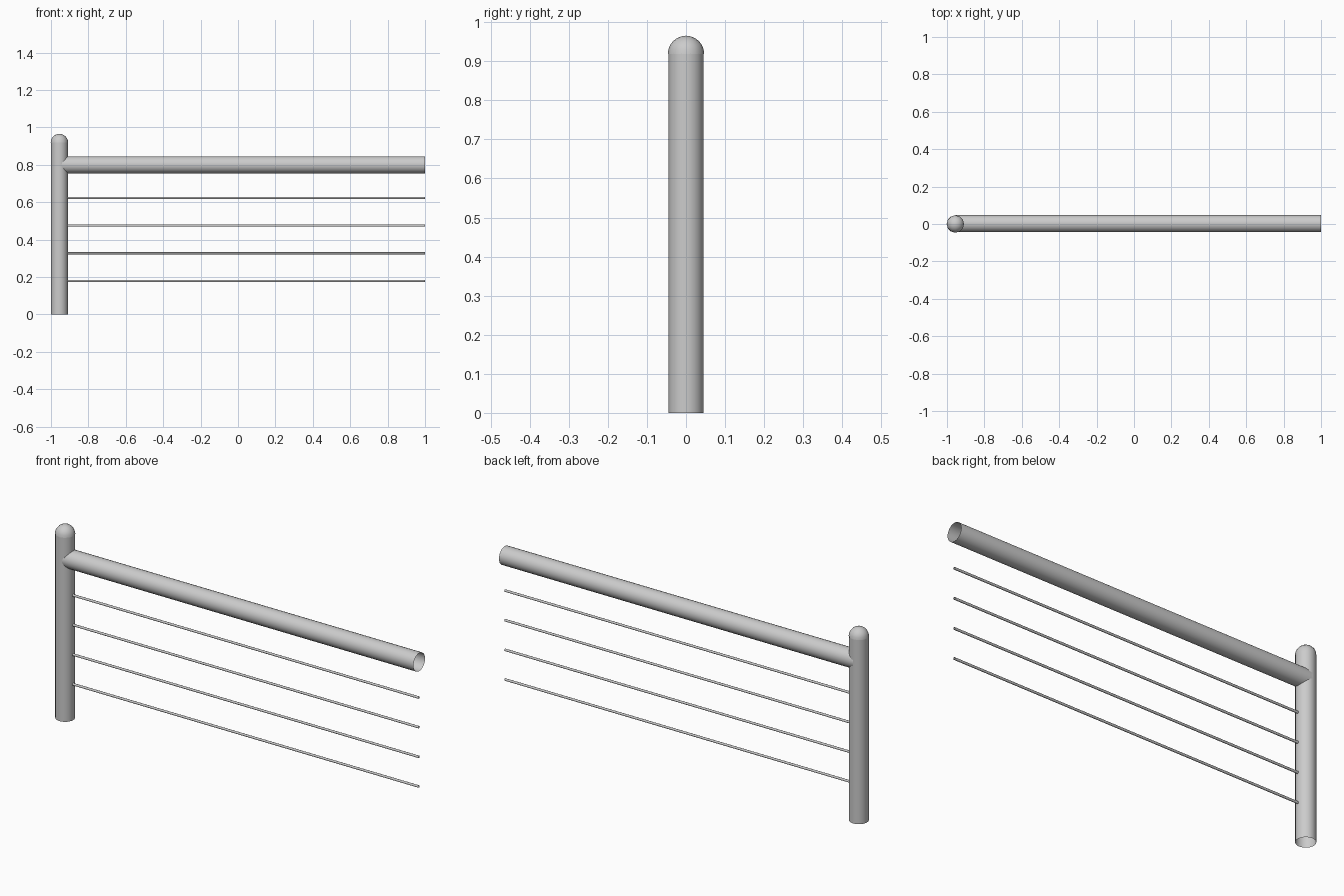
import bpy, bmesh, math
from mathutils import Matrix

if "Cube" in bpy.data.objects:
    bpy.data.objects.remove(bpy.data.objects["Cube"])

POST_X = -0.955


def finish(bm, name, smooth=True):
    bmesh.ops.recalc_face_normals(bm, faces=bm.faces)
    for f in bm.faces:
        f.smooth = smooth
    me = bpy.data.meshes.new(name)
    bm.to_mesh(me)
    bm.free()
    ob = bpy.data.objects.new(name, me)
    bpy.context.collection.objects.link(ob)
    return ob


def tube(name, start, length, radius, sides, axis='Z', caps=False):
    bm = bmesh.new()
    bmesh.ops.create_cone(bm, cap_ends=caps, segments=sides, radius1=radius,
                          radius2=radius, depth=length,
                          matrix=Matrix.Translation((0, 0, length / 2)))
    if axis == 'X':
        bmesh.ops.rotate(bm, verts=bm.verts, cent=(0, 0, 0),
                         matrix=Matrix.Rotation(math.pi / 2, 3, 'Y'))
    bmesh.ops.translate(bm, verts=bm.verts, vec=start)
    return finish(bm, name)


# Upright post, open at the bottom
tube("post", (POST_X, 0, 0), 0.92, 0.045, 24)

# Domed post cap, slightly wider than the post
bm = bmesh.new()
bmesh.ops.create_uvsphere(bm, u_segments=12, v_segments=12, radius=0.0465,
                          matrix=Matrix.Translation((POST_X, 0, 0.919)))
bmesh.ops.delete(bm, geom=[v for v in bm.verts if v.co.z < 0.918], context='VERTS')
finish(bm, "post_cap")

# Open-ended handrail running into the post
tube("handrail", (POST_X, 0.002, 0.80), 1 - POST_X, 0.0455, 24, 'X')

# Thin horizontal wires
for i in range(4):
    tube(f"wire_{i + 1}", (POST_X + 0.04, 0, 0.179 + 0.148 * i),
         1 - POST_X - 0.04, 0.006, 8, 'X')
